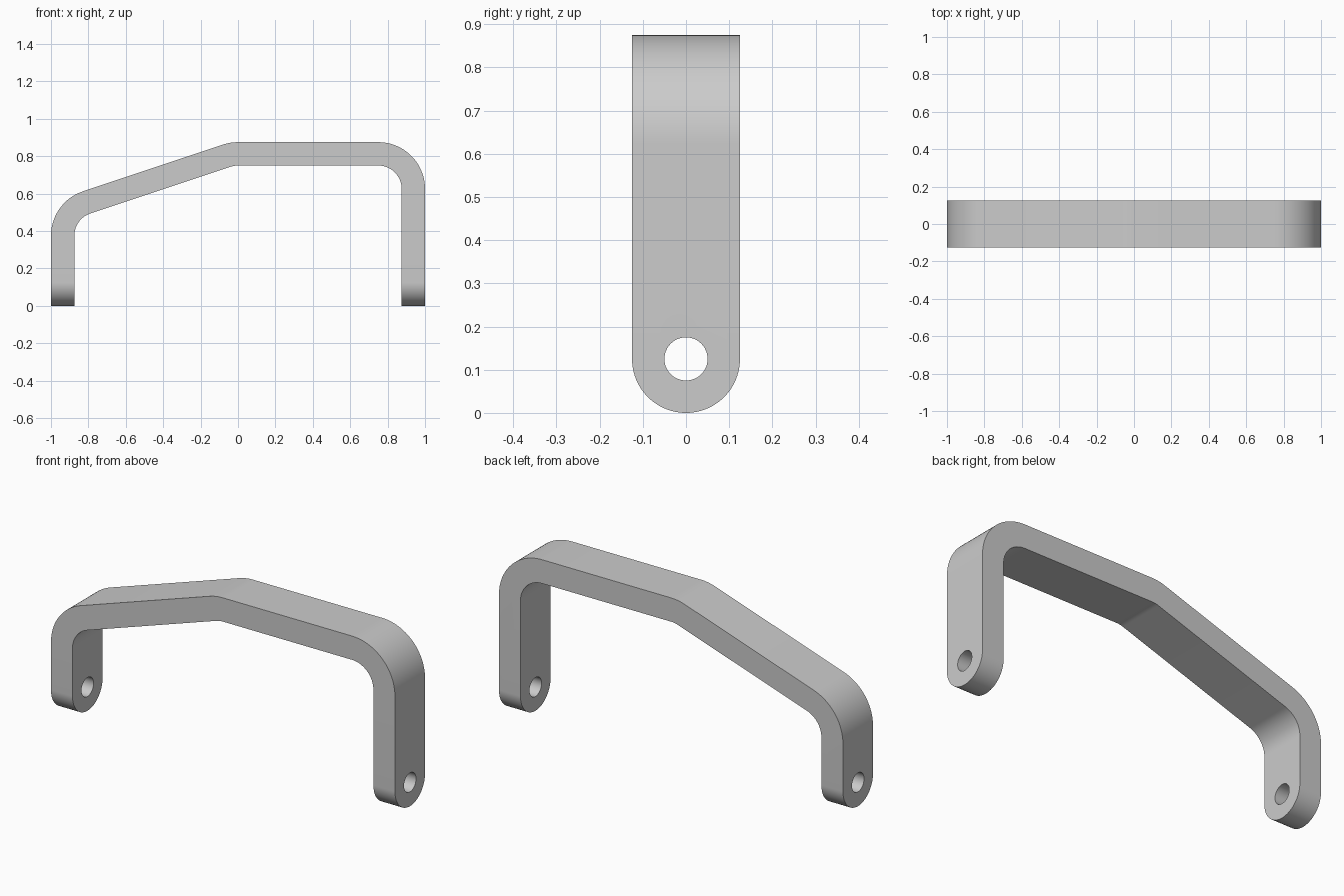
import bpy, bmesh, math
from mathutils import Vector

if "Cube" in bpy.data.objects:
    bpy.data.objects.remove(bpy.data.objects["Cube"], do_unlink=True)

WIDTH = 0.125      # half width of the strap, also radius of its rounded ends
INNER, OUTER = 0.125, 0.25   # bend radii
HOLE = 0.05

grey = bpy.data.materials.new("satin_grey")
grey.use_nodes = True
colour = (0.6, 0.6, 0.6, 1)
grey.diffuse_color = colour
grey.node_tree.nodes["Principled BSDF"].inputs["Base Color"].default_value = colour

# Stations along the strap: (outer point, inner point, half width)
stations = []


def rounded_end(side):
    """Half-round lug from the tip up to full width."""
    result = []
    for i in range(25):
        a = math.pi / 2 * i / 24
        z = WIDTH * (1 - math.cos(a))
        result.append(((side, z), (side * (1 - WIDTH), z), WIDTH * math.sin(a)))
    return result


def bend(cx, cz, start, end, steps):
    """Concentric arc around a bend centre."""
    for i in range(steps + 1):
        a = start + (end - start) * i / steps
        c, s = math.cos(a), math.sin(a)
        stations.append(((cx + OUTER * c, cz + OUTER * s),
                         (cx + INNER * c, cz + INNER * s), WIDTH))


slope = math.atan2(1, 3)
upright = math.pi / 2
stations += rounded_end(-1)
bend(-0.75, 0.375, math.pi, upright + slope, 20)
bend(0, 0.625, upright + slope, upright, 8)
bend(0.75, 0.625, upright, 0, 24)
stations += reversed(rounded_end(1))

# Strap body: a rectangular section swept along the stations
bm = bmesh.new()
rings = []
for (ox, oz), (ix, iz), w in stations:
    rings.append([bm.verts.new(p) for p in
                  ((ox, -w, oz), (ox, w, oz), (ix, w, iz), (ix, -w, iz))])
for a, b in zip(rings, rings[1:]):
    for k in range(4):
        n = (k + 1) % 4
        bm.faces.new((a[k], a[n], b[n], b[k]))
bmesh.ops.remove_doubles(bm, verts=bm.verts, dist=1e-5)
bmesh.ops.dissolve_limit(bm, angle_limit=math.radians(0.1),
                         verts=bm.verts, edges=bm.edges)
bmesh.ops.recalc_face_normals(bm, faces=bm.faces)
mesh = bpy.data.meshes.new("handle_strap")
bm.to_mesh(mesh)
bm.free()
handle = bpy.data.objects.new("handle_strap", mesh)
bpy.context.collection.objects.link(handle)
mesh.materials.append(grey)

# Screw holes through both lugs
bpy.ops.mesh.primitive_cylinder_add(vertices=48, radius=HOLE, depth=3,
                                    location=(0, 0, WIDTH),
                                    rotation=(0, math.pi / 2, 0))
cutter = bpy.context.object
cutter.name = "hole_cutter"
cutter.hide_render = True
cutter.data.materials.append(grey)
cut = handle.modifiers.new("screw_holes", 'BOOLEAN')
cut.operation = 'DIFFERENCE'
cut.solver = 'EXACT'
cut.object = cutter

bpy.ops.object.select_all(action='DESELECT')
handle.select_set(True)
bpy.context.view_layer.objects.active = handle
bpy.ops.object.modifier_apply(modifier=cut.name)
bpy.data.objects.remove(cutter, do_unlink=True)
bpy.ops.object.shade_smooth_by_angle(angle=math.radians(30))
